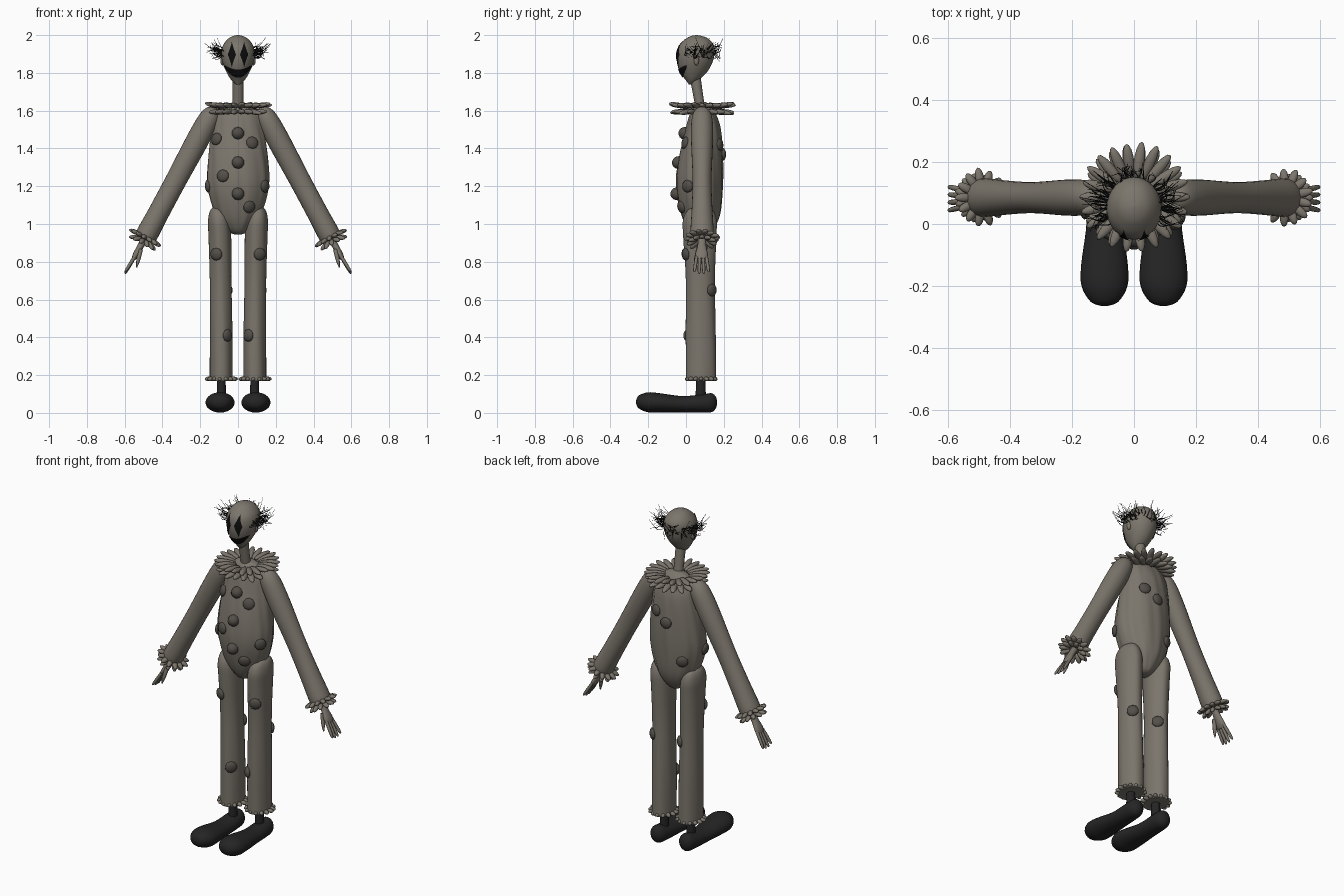
import bpy, bmesh, math, random
from math import sin, cos, pi
from mathutils import Vector, Matrix
from mathutils.bvhtree import BVHTree

cube = bpy.data.objects.get("Cube")
if cube:
    bpy.data.objects.remove(cube, do_unlink=True)
random.seed(4)
X, Y, Z = Vector((1, 0, 0)), Vector((0, 1, 0)), Vector((0, 0, 1))


def material(name, r, g, b):
    m = bpy.data.materials.new(name)
    m.use_nodes = True
    m.diffuse_color = (r, g, b, 1)
    m.node_tree.nodes["Principled BSDF"].inputs["Base Color"].default_value = (r, g, b, 1)
    return m


CLOTH = material("drab grey cloth", 0.2, 0.18, 0.15)
POM = material("dark grey pompom", 0.085, 0.077, 0.066)
SHOE = material("charcoal leather", 0.018, 0.018, 0.018)
PAINT = material("black face paint", 0.004, 0.004, 0.004)
HAIR = material("black hair", 0.01, 0.012, 0.01)


def finish(name, bm, mat):
    """Turn a bmesh into a smooth object and return its search tree."""
    bmesh.ops.recalc_face_normals(bm, faces=bm.faces[:])
    tree = BVHTree.FromBMesh(bm)
    me = bpy.data.meshes.new(name)
    bm.to_mesh(me)
    bm.free()
    me.materials.append(mat)
    me.shade_smooth()
    me.set_sharp_from_angle(angle=math.radians(50))
    bpy.context.collection.objects.link(bpy.data.objects.new(name, me))
    return tree


def smooth_rings(rings, sub):
    """Catmull-Rom resampling of (x, y, z, radius, radius) rings."""
    out = []
    for i in range(len(rings) - 1):
        a, b, c, d = (rings[min(max(i + k, 0), len(rings) - 1)] for k in (-1, 0, 1, 2))
        for s in range(sub):
            t = s / sub
            out.append([0.5 * (2 * q + (r - p) * t + (2 * p - 5 * q + 4 * r - w) * t * t
                               + (3 * q - p - 3 * r + w) * t ** 3)
                        for p, q, r, w in zip(a, b, c, d)])
    return out + [list(rings[-1])]


def loft(bm, rings, side=X, axis=None, n=24, sub=4, fold=None):
    """Skin elliptical rings: first radius runs along side, second across it."""
    axis = (axis or Vector(rings[-1][:3]) - Vector(rings[0][:3])).normalized()
    u = (side - axis * side.dot(axis)).normalized()
    w = axis.cross(u)
    loops = []
    for x, y, z, ra, rb in smooth_rings(rings, sub):
        loop = []
        for k in range(n):
            a = 2 * pi * k / n
            f = 1 + (fold(a, z) if fold else 0)
            loop.append(bm.verts.new(Vector((x, y, z)) + f * (
                u * max(ra, 0.001) * cos(a) + w * max(rb, 0.001) * sin(a))))
        loops.append(loop)
    for p, q in zip(loops, loops[1:]):
        for k in range(n):
            bm.faces.new((p[k], p[(k + 1) % n], q[(k + 1) % n], q[k]))
    bm.faces.new(loops[0])
    bm.faces.new(loops[-1])


def ellipsoid(bm, centre, out, side, length, width, thick, seg=10):
    """Ellipsoid stretched along out, with its width along side."""
    out = out.normalized()
    side = (side - out * side.dot(out)).normalized()
    m = Matrix((side * width, out.cross(side) * thick, out * length)).transposed().to_4x4()
    m.translation = centre
    bmesh.ops.create_uvsphere(bm, u_segments=seg, v_segments=7, radius=1, matrix=m)


def petals(bm, centre, axis, count, radius, length, width, thick, tilt, phase=0):
    axis = axis.normalized()
    u = Y.cross(axis).normalized()
    v = axis.cross(u)
    for i in range(count):
        a = 2 * pi * (i + phase) / count
        d = u * cos(a) + v * sin(a)
        size = random.uniform(0.9, 1.08)
        ellipsoid(bm, centre + d * radius, d + axis * (tilt + random.uniform(-0.12, 0.12)),
                  axis.cross(d), length * size, width, thick)


def body(z, rx, front, back):
    return (0, (front + back) / 2, z, rx, (back - front) / 2)


def pompom(bm, tree, start, direction, depth=0.016, size=0.034):
    """Squashed ball sitting on the cloth where a ray meets it."""
    hit, normal, _, _ = tree.ray_cast(Vector(start), Vector(direction).normalized())
    if hit:
        ellipsoid(bm, hit, normal, X if abs(normal.x) < 0.8 else Y, depth, size, size)


# Head and neck
bm = bmesh.new()
loft(bm, [body(*r) for r in (
    (1.738, 0.008, 0.015, 0.03), (1.76, 0.034, 0, 0.065), (1.8, 0.059, -0.03, 0.108),
    (1.85, 0.081, -0.047, 0.138), (1.9, 0.089, -0.05, 0.15), (1.945, 0.08, -0.038, 0.148),
    (1.98, 0.053, -0.002, 0.12), (1.995, 0.026, 0.027, 0.085), (2.0, 0.003, 0.053, 0.058))],
    axis=Z, n=32)
head = finish("head", bm, CLOTH)
bm = bmesh.new()
loft(bm, [(0, 0.085, 1.58, 0.03, 0.027), (0, 0.068, 1.66, 0.028, 0.026),
          (0, 0.045, 1.8, 0.029, 0.03)], axis=Z, n=16)
finish("neck", bm, CLOTH)
bm = bmesh.new()
for s in (-1, 1):
    ellipsoid(bm, Vector((s * 0.082, 0.055, 1.865)), Z, Y, 0.026, 0.014, 0.012)
finish("ears", bm, CLOTH)


# Painted face, laid over the front of the head
def face_plate(name, shape, nu, nv):
    bm = bmesh.new()
    grid = []
    for j in range(nv + 1):
        row = []
        for i in range(nu + 1):
            x, z = shape(2 * i / nu - 1, 2 * j / nv - 1)
            hit, normal, _, _ = head.ray_cast(Vector((x, -1, z)), Y)
            row.append(bm.verts.new(hit + normal * 0.004))
        grid.append(row)
    for p, q in zip(grid, grid[1:]):
        for i in range(nu):
            bm.faces.new((p[i], p[i + 1], q[i + 1], q[i]))
    bmesh.ops.remove_doubles(bm, verts=bm.verts[:], dist=0.0002)
    finish(name, bm, PAINT)


for s, label in ((-1, "right"), (1, "left")):
    face_plate(label + "_eye", lambda u, v: (
        s * 0.031 + 0.021 * u * (1 - abs(v)) ** 1.2, 1.897 + 0.065 * v), 6, 16)
face_plate("grin", lambda u, v: (
    0.07 * u, 1.798 + 0.042 * u * u + 0.021 * v * (1 - u * u) ** 0.7), 24, 4)

# Wiry hair around the sides and back
bm = bmesh.new()
for i in range(110):
    clump = i % 5 < 4
    a = random.uniform(-0.5, 0.75) if clump else random.uniform(0.7, pi / 2)
    s = random.choice((-1, 1))
    d = Vector((s * cos(a), sin(a), 0))
    p = Vector((0, 0.055, random.uniform(1.885, 1.925))) + Vector((d.x * 0.083, d.y * 0.088, 0))
    reach = random.uniform(0.035, 0.085) if clump else random.uniform(0.02, 0.06)
    bend = Vector([random.uniform(-1, 1) for _ in range(3)]) * 0.022
    lift = random.uniform(-0.015, 0.055)
    path = []
    for k in range(5):
        t = k / 4
        q = p + d * reach * t + Z * lift * t * t + bend * sin(t * 4.2)
        path.append((*q, 0.0024 - 0.0016 * t, 0.0024 - 0.0016 * t))
    loft(bm, path, side=Z, n=4, sub=2)
finish("hair", bm, HAIR)

# Torso with soft vertical folds
bm = bmesh.new()
loft(bm, [body(*r) for r in (
    (0.945, 0.02, 0.05, 0.11), (0.965, 0.055, 0.015, 0.14), (1.05, 0.12, -0.025, 0.18),
    (1.2, 0.163, -0.052, 0.194), (1.35, 0.158, -0.038, 0.195), (1.5, 0.138, -0.002, 0.184),
    (1.58, 0.12, 0.02, 0.16), (1.63, 0.07, 0.045, 0.13), (1.645, 0.02, 0.07, 0.105))],
    axis=Z, n=64,
    fold=lambda a, z: 0.014 * sin(11 * a + 5 * sin(4 * z)) + 0.008 * sin(17 * a + 9 * z))
torso = finish("torso", bm, CLOTH)

# Neck ruff in two layers
bm = bmesh.new()
centre = Vector((0, 0.087, 0))
petals(bm, centre + Z * 1.627, Z, 22, 0.12, 0.058, 0.018, 0.014, 0.15)
petals(bm, centre + Z * 1.594, Z, 20, 0.115, 0.056, 0.019, 0.014, -0.08, 0.5)
finish("neck_ruff", bm, CLOTH)

legs = {}
for s, label in ((-1, "right_"), (1, "left_")):
    # Sleeve
    top, wrist = Vector((s * 0.125, 0.085, 1.61)), Vector((s * 0.495, 0.085, 0.92))
    down = (wrist - top).normalized()
    bm = bmesh.new()
    loft(bm, [(*top.lerp(wrist, t), ra, rb) for t, ra, rb in (
        (-0.01, 0.012, 0.01), (0.02, 0.04, 0.04), (0.09, 0.056, 0.056), (0.25, 0.058, 0.06),
        (0.55, 0.05, 0.056), (0.8, 0.056, 0.056), (0.97, 0.062, 0.058), (1, 0.05, 0.048))], side=Y)
    finish(label + "sleeve", bm, CLOTH)
    bm = bmesh.new()
    petals(bm, wrist - down * 0.01, down, 13, 0.063, 0.032, 0.015, 0.012, 0.1)
    petals(bm, wrist + down * 0.015, down, 11, 0.052, 0.03, 0.014, 0.012, 0.45, 0.5)
    finish(label + "wrist_frill", bm, CLOTH)

    # Hand with four fingers and a thumb
    bm = bmesh.new()
    palm = Vector((s * 0.553, 0.082, 0.815))
    loft(bm, [(*wrist, 0.02, 0.018), (*wrist.lerp(palm, 0.4), 0.024, 0.017),
              (*wrist.lerp(palm, 0.8), 0.034, 0.016), (*palm, 0.027, 0.011)], side=Y, n=16)
    for k in range(4):
        off = (k - 1.5) * 0.017
        root = palm + Y * off - down * 0.015
        tip = palm + Vector((s * 0.045, off * 1.5, -0.082 + abs(off) * 0.5))
        loft(bm, [(*root, 0.009, 0.009), (*root.lerp(tip, 0.6), 0.009, 0.009),
                  (*root.lerp(tip, 0.93), 0.007, 0.006), (*tip, 0.002, 0.002)], side=Y, n=8, sub=2)
    root, tip = Vector((s * 0.515, 0.065, 0.865)), Vector((s * 0.537, 0.045, 0.77))
    loft(bm, [(*root, 0.012, 0.012), (*root.lerp(tip, 0.6), 0.011, 0.01), (*tip, 0.003, 0.003)],
         side=Y, n=8)
    finish(label + "hand", bm, CLOTH)

    # Trouser leg and ankle frill
    bm = bmesh.new()
    loft(bm, [(s * x, y, z, rx, ry) for x, y, z, rx, ry in (
        (0.089, 0.08, 0.17, 0.06, 0.08), (0.089, 0.078, 0.4, 0.06, 0.08),
        (0.092, 0.076, 0.7, 0.058, 0.076), (0.096, 0.073, 0.93, 0.06, 0.088),
        (0.101, 0.073, 1.02, 0.057, 0.09), (0.105, 0.075, 1.075, 0.04, 0.065),
        (0.105, 0.075, 1.095, 0.008, 0.015))], axis=Z, n=32,
        fold=lambda a, z: 0.012 * sin(6 * a + 7 * z))
    legs[s] = finish(label + "trouser_leg", bm, CLOTH)
    bm = bmesh.new()
    petals(bm, Vector((s * 0.089, 0.08, 0.18)), Z, 15, 0.068, 0.02, 0.012, 0.012, -0.1)
    finish(label + "ankle_frill", bm, CLOTH)

    # Ankle and long shoe
    bm = bmesh.new()
    loft(bm, [(s * 0.088, 0.078, 0.06, 0.025, 0.028), (s * 0.088, 0.078, 0.2, 0.022, 0.024)], n=16)
    finish(label + "ankle", bm, SHOE)
    bm = bmesh.new()
    loft(bm, [(s * 0.095, y, z, rx, rz) for y, z, rx, rz in (
        (-0.264, 0.058, 0.01, 0.008), (-0.25, 0.058, 0.045, 0.034), (-0.2, 0.056, 0.074, 0.053),
        (-0.13, 0.053, 0.075, 0.05), (-0.02, 0.046, 0.06, 0.043), (0.08, 0.05, 0.054, 0.047),
        (0.135, 0.054, 0.045, 0.05), (0.158, 0.055, 0.025, 0.03), (0.165, 0.055, 0.005, 0.005))],
        axis=Y)
    finish(label + "shoe", bm, SHOE)

# Pompoms: a button row, then scattered ones on the suit
bm = bmesh.new()
for z in (1.48, 1.325, 1.16):
    pompom(bm, torso, (0, -1, z), Y, 0.034)
for x, z in ((0.075, 1.43), (-0.08, 1.255), (0.06, 1.09)):
    pompom(bm, torso, (x, -1, z), Y)
for angle, z in ((55, 1.42), (92, 1.37), (135, 1.15), (-25, 1.2), (190, 1.2), (205, 1.45)):
    d = Vector((cos(math.radians(angle)), sin(math.radians(angle)), 0))
    pompom(bm, torso, Vector((0, 0.075, z)) + d, -d)
for s in (-1, 1):
    pompom(bm, legs[s], (s * 0.115, -1, 0.84), Y)
    pompom(bm, legs[s], (s * 0.055, -1, 0.41), Y)
pompom(bm, legs[1], (0.125, 1, 0.65), -Y)
pompom(bm, legs[-1], (-0.055, 1, 0.65), -Y)
finish("pompoms", bm, POM)
